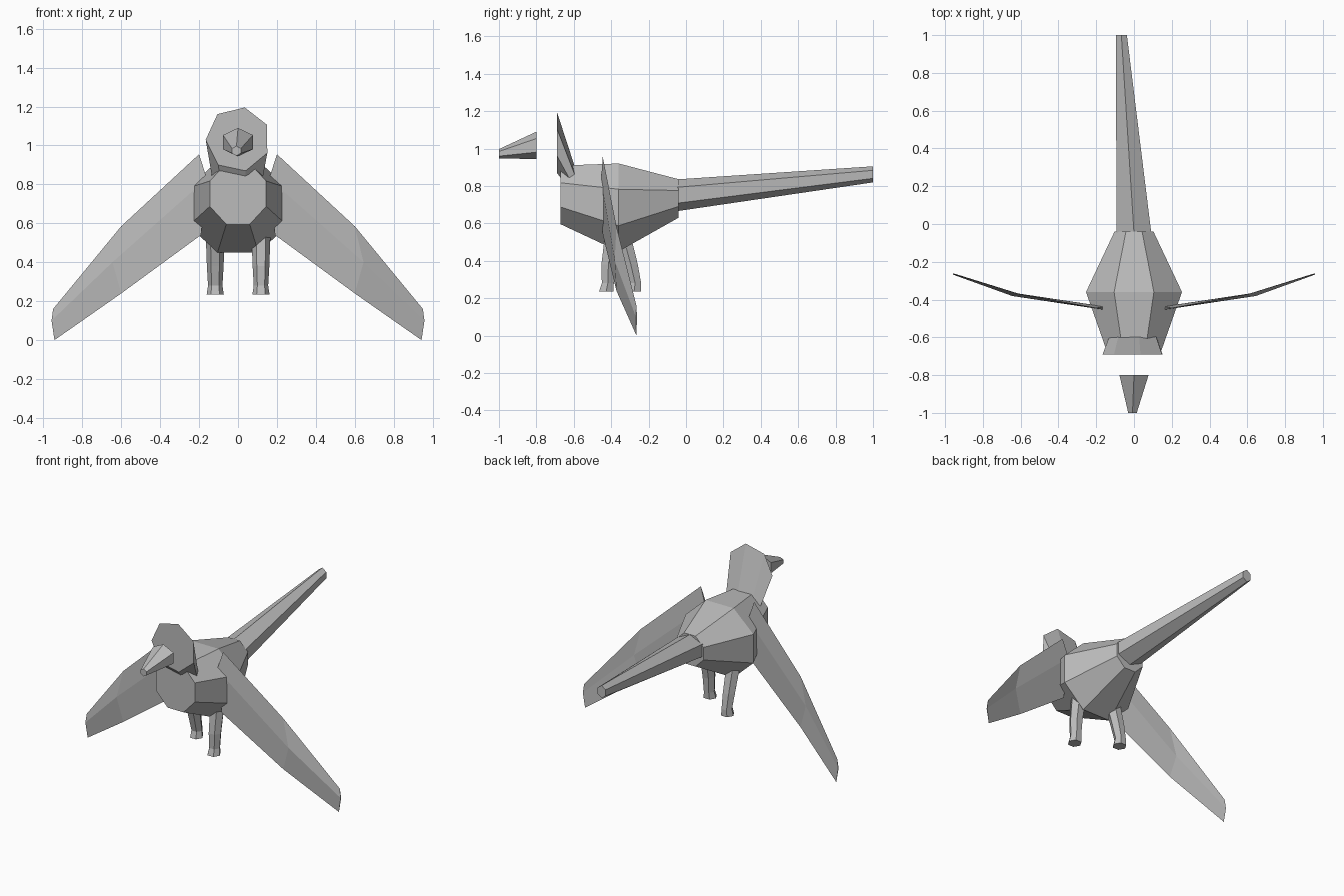
import bpy, bmesh, math

cube = bpy.data.objects.get("Cube")
if cube:
    bpy.data.objects.remove(cube)

grey = bpy.data.materials.new("plain_grey")
grey.use_nodes = True
grey.diffuse_color = (0.5, 0.5, 0.5, 1)
grey.node_tree.nodes["Principled BSDF"].inputs["Base Color"].default_value = (0.5, 0.5, 0.5, 1)


def ring(center, ra, rb, sides, start, axis):
    """Polygon around center, facing along y or z; start is the first corner in degrees."""
    cx, cy, cz = center
    pts = []
    for i in range(sides):
        a = math.radians(start) + 2 * math.pi * i / sides
        u, v = ra * math.cos(a), rb * math.sin(a)
        pts.append((cx + u, cy, cz + v) if axis == "y" else (cx + u, cy + v, cz))
    return pts


def loft(name, rings):
    """Skin a row of rings and cap both ends."""
    bm = bmesh.new()
    rows = [[bm.verts.new(p) for p in r] for r in rings]
    n = len(rows[0])
    for a, b in zip(rows, rows[1:]):
        for i in range(n):
            j = (i + 1) % n
            bm.faces.new((a[i], a[j], b[j], b[i]))
    bm.faces.new(rows[0])
    bm.faces.new(rows[-1])
    bmesh.ops.recalc_face_normals(bm, faces=bm.faces)
    mesh = bpy.data.meshes.new(name)
    bm.to_mesh(mesh)
    bm.free()
    mesh.materials.append(grey)
    obj = bpy.data.objects.new(name, mesh)
    bpy.context.collection.objects.link(obj)
    return obj


# Body: eight-sided barrel (radii are to the flats)
k = 1 / math.cos(math.pi / 8)
loft("body", [ring((0, y, z), rx * k, rz * k, 8, 22.5, "y") for y, z, rx, rz in
              ((-0.67, 0.752, 0.145, 0.157), (-0.36, 0.685, 0.254, 0.235), (-0.04, 0.733, 0.103, 0.103))])

# Tail: long six-sided taper drifting to one side
loft("tail", [ring((0, -0.05, 0.75), 0.106, 0.085, 6, 90, "y"),
              ring((-0.067, 1.0, 0.862), 0.034, 0.043, 6, 90, "y")])

# Head: seven-sided flat face narrowing back into the body
loft("head", [ring((0, -0.69, 1.032), 0.166, 0.167, 7, 78, "y"),
              ring((0, -0.58, 0.79), 0.125, 0.07, 7, 78, "y")])

# Beak: six-sided taper in front of the face
loft("beak", [ring((0, -0.8, 1.017), 0.089, 0.073, 6, 90, "y"),
              ring((-0.008, -1.0, 0.972), 0.026, 0.025, 6, 90, "y")])

# Legs: six-sided, bent, with a small flared foot
for name, x, ys in (("left_leg", 0.118, (-0.385, -0.415, -0.418, -0.427)),
                    ("right_leg", -0.117, (-0.35, -0.295, -0.272, -0.278))):
    sizes = ((0.58, 0.05), (0.38, 0.043), (0.28, 0.037), (0.235, 0.044))
    loft(name, [ring((x, y, z), r, r, 6, 0, "z") for y, (z, r) in zip(ys, sizes)])

# Wings: thin lens sections, each given by top, bulge and bottom (x, z)
sections = (
    (-0.445, 0.009, (0.20, 0.955), (0.16, 0.83), (0.19, 0.54)),
    (-0.372, 0.009, (0.60, 0.585), (0.645, 0.40), (0.60, 0.24)),
    (-0.265, 0.003, (0.95, 0.16), (0.958, 0.10), (0.943, 0.0)),
)
for name, side in (("left_wing", 1), ("right_wing", -1)):
    rows = []
    for y, t, top, mid, low in sections:
        rows.append([(side * top[0], y, top[1]),
                     (side * mid[0], y - t, mid[1]),
                     (side * low[0], y, low[1]),
                     (side * mid[0], y + t, mid[1])])
    loft(name, rows)
